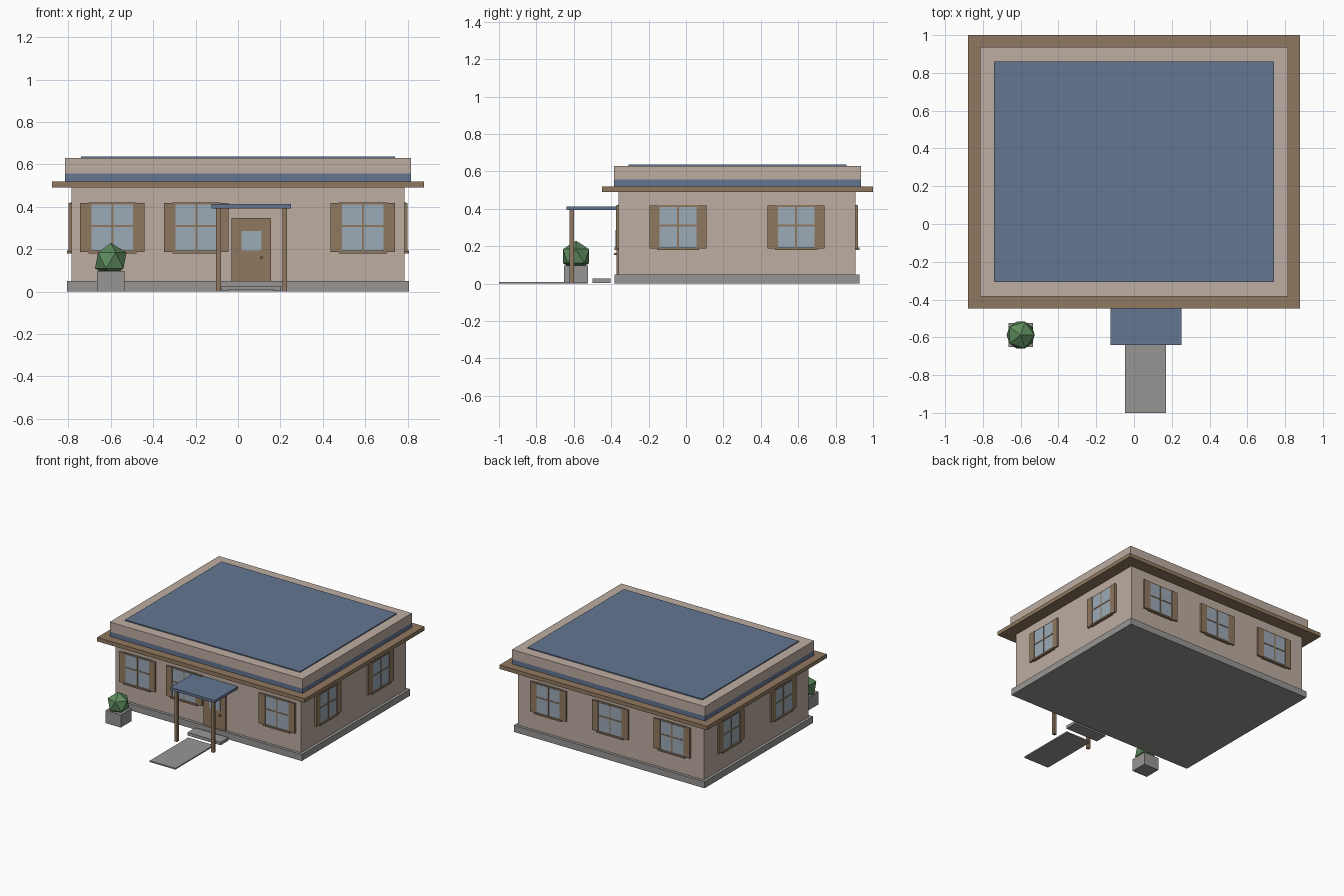
import bpy, bmesh, math
from mathutils import Matrix, Vector

if "Cube" in bpy.data.objects:
    bpy.data.objects.remove(bpy.data.objects["Cube"])


def mat(name, rgb):
    m = bpy.data.materials.new(name)
    m.diffuse_color = (*rgb, 1)
    m.use_nodes = True
    m.node_tree.nodes["Principled BSDF"].inputs["Base Color"].default_value = m.diffuse_color
    return m


WALL = mat("tan_plaster", (0.51, 0.42, 0.36))
BLUE = mat("slate_blue", (0.125, 0.18, 0.28))
WOOD = mat("brown_wood", (0.28, 0.19, 0.115))
STONE = mat("grey_stone", (0.31, 0.305, 0.295))
GLASS = mat("pale_glass", (0.33, 0.40, 0.47))
LEAF = mat("leaf_green", (0.11, 0.26, 0.11))


def add_box(bm, x, y, z, index=0):
    """Add a box from three (min, max) ranges."""
    size = Vector((x[1] - x[0], y[1] - y[0], z[1] - z[0]))
    mid = Vector((x[0] + x[1], y[0] + y[1], z[0] + z[1])) / 2
    r = bmesh.ops.create_cube(bm, size=1, matrix=Matrix.Translation(mid) @ Matrix.Diagonal((*size, 1)))
    for f in {f for v in r["verts"] for f in v.link_faces}:
        f.material_index = index


def make_mesh(name, bm, mats):
    me = bpy.data.meshes.new(name)
    bm.to_mesh(me)
    bm.free()
    for m in mats:
        me.materials.append(m)
    return me


def place(name, me):
    ob = bpy.data.objects.new(name, me)
    bpy.context.collection.objects.link(ob)
    return ob


def box(name, material, x, y, z):
    bm = bmesh.new()
    add_box(bm, x, y, z)
    return place(name, make_mesh(name, bm, [material]))


# House body: stacked slabs centred on CY, given as half sizes
CY, HX, HY = 0.273, 0.785, 0.633
for name, m, hx, hy, z0, z1 in [
    ("foundation", STONE, 0.807, 0.655, 0, 0.05),
    ("walls", WALL, HX, HY, 0.05, 0.49),
    ("eave", WOOD, 0.878, 0.724, 0.49, 0.52),
    ("roof_band", BLUE, 0.816, 0.66, 0.52, 0.556),
    ("parapet", WALL, 0.816, 0.66, 0.556, 0.63),
    ("roof_panel", BLUE, 0.74, 0.583, 0.63, 0.638),
]:
    cy = CY + (0.003 if z0 > 0.4 else 0)
    box(name, m, (-hx, hx), (cy - hy, cy + hy), (z0, z1))

# Shared window mesh, facing -y with the wall at y = 0
bm = bmesh.new()
add_box(bm, (-0.113, 0.113), (-0.008, 0.005), (0.185, 0.42))              # frame
add_box(bm, (-0.098, 0.098), (-0.011, 0), (0.193, 0.411), 1)              # glass
add_box(bm, (-0.005, 0.005), (-0.014, 0), (0.193, 0.411))                 # upright bar
add_box(bm, (-0.098, 0.098), (-0.014, 0), (0.306, 0.315))                 # cross bar
add_box(bm, (-0.113, 0.113), (-0.021, 0), (0.181, 0.193))                 # sill
for s in (-1, 1):                                                         # shutters
    add_box(bm, sorted((s * 0.099, s * 0.152)), (-0.014, 0), (0.188, 0.418))
window_mesh = make_mesh("window", bm, [WOOD, GLASS])

# Windows: (wall name, rotation, wall distance, offsets along the wall)
for side, turn, dist, offsets in [
    ("front", 0, HY, (-0.592, -0.196, 0.589)),
    ("right", 90, HX, (-0.316, 0.316)),
    ("back", 180, HY, (-0.523, 0, 0.523)),
    ("left", 270, HX, (-0.316, 0.316)),
]:
    for i, u in enumerate(offsets):
        ob = place(f"{side}_window_{i + 1}", window_mesh)
        ob.matrix_world = (Matrix.Translation((0, CY, 0))
                           @ Matrix.Rotation(math.radians(turn), 4, "Z")
                           @ Matrix.Translation((u, -dist, 0)))

# Door with pane and knob
FY = CY - HY
box("door", WOOD, (-0.03, 0.155), (FY - 0.012, FY + 0.005), (0.05, 0.348))
box("door_pane", GLASS, (0.017, 0.111), (FY - 0.016, FY), (0.193, 0.287))
box("door_knob", WOOD, (0.103, 0.118), (FY - 0.024, FY), (0.154, 0.165))

# Porch: canopy, posts, step and path
box("canopy", BLUE, (-0.124, 0.251), (-0.64, FY), (0.393, 0.413))
for side, x in (("left", -0.092), ("right", 0.22)):
    box(f"{side}_porch_post", WOOD, (x - 0.011, x + 0.011), (-0.622, -0.6), (0, 0.393))
box("step", STONE, (-0.077, 0.203), (-0.5, -0.404), (0.004, 0.027))
box("path", STONE, (-0.047, 0.17), (-1.0, -0.535), (0, 0.01))

# Planter and low-poly bush
box("planter", STONE, (-0.664, -0.535), (-0.652, -0.525), (0, 0.097))
bm = bmesh.new()
bmesh.ops.create_icosphere(bm, subdivisions=1, radius=0.083,
                           matrix=Matrix.Translation((-0.6, -0.588, 0.147)))
place("bush", make_mesh("bush", bm, [LEAF]))
